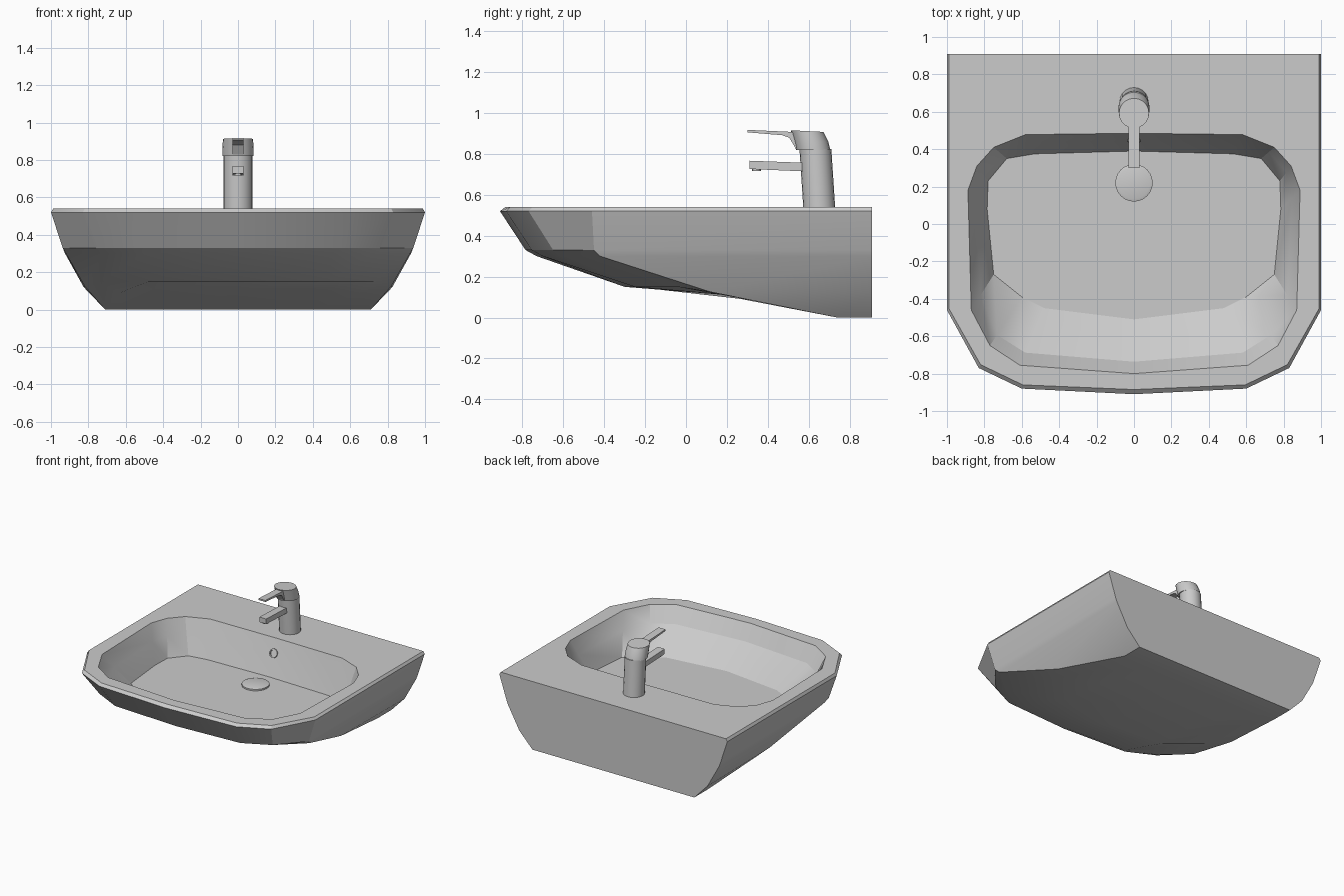
import bpy, bmesh, math
from mathutils import Matrix, Vector

if "Cube" in bpy.data.objects:
    bpy.data.objects.remove(bpy.data.objects["Cube"])

grey = bpy.data.materials.new("ceramic_grey")
grey.diffuse_color = (0.6, 0.6, 0.6, 1)
grey.use_nodes = True
grey.node_tree.nodes["Principled BSDF"].inputs["Base Color"].default_value = grey.diffuse_color


def finish(bm, name, angle=25):
    bmesh.ops.remove_doubles(bm, verts=bm.verts[:], dist=0.0005)
    bmesh.ops.recalc_face_normals(bm, faces=bm.faces[:])
    me = bpy.data.meshes.new(name)
    bm.to_mesh(me)
    bm.free()
    ob = bpy.data.objects.new(name, me)
    me.materials.append(grey)
    bpy.context.collection.objects.link(ob)
    bpy.ops.object.select_all(action='DESELECT')
    ob.select_set(True)
    bpy.context.view_layer.objects.active = ob
    bpy.ops.object.shade_smooth_by_angle(angle=math.radians(angle))
    return ob


def mirrored(half):
    """Closed loop from a right-hand half running back to front."""
    return list(half) + [(-x, y, z) for x, y, z in reversed(half) if x > 0.001]


def loft(bm, loops):
    rings = [[bm.verts.new(p) for p in lp] for lp in loops]
    for a, b in zip(rings, rings[1:]):
        n = len(a)
        for i in range(n):
            j = (i + 1) % n
            bm.faces.new((a[i], a[j], b[j], b[i]))
    return rings


def ring_edges(bm, r):
    return [bm.edges.get((r[i], r[(i + 1) % len(r)])) for i in range(len(r))]


def level(z, pts):
    return [(x, y, z) for x, y in pts]


# basin: outer shell
outer = [
    level(.54, [(.988, .91), (.988, -.455), (.82, -.752), (.595, -.86), (0, -.885)]),
    level(.52, [(1, .91), (1, -.46), (.83, -.77), (.6, -.88), (0, -.91)]),
    level(.33, [(.937, .91), (.937, -.45), (.76, -.65), (.55, -.755), (0, -.785)]),
    level(.30, [(.925, .91), (.92, -.42), (.72, -.60), (.5, -.70), (0, -.73)]),
    [(.825, .91, .12), (.82, .12, .125), (.73, -.04, .15), (.48, -.25, .15), (0, -.3, .15)],
    [(.71, .91, 0), (.71, .74, 0), (.64, .32, .085), (.45, .2, .11), (0, .2, .11)],
    level(0, [(.71, .91), (.71, .74), (.6, .74), (.4, .74), (0, .74)]),
]
# basin: bowl opening and floor
opening = [(0, .485), (.58, .478), (.75, .41), (.84, .31), (.888, .18),
           (.87, -.46), (.77, -.65), (.61, -.755), (0, -.80)]
floor = [(0, .39), (.53, .375), (.68, .35), (.78, .23), (.785, .08),
         (.75, -.27), (.6, -.39), (.48, -.45), (0, -.51)]
FZ = .27


def bowl_mid(a, b):
    t = .22 if a[1] < -.6 else .42
    return (a[0] + (b[0] - a[0]) * t, a[1] + (b[1] - a[1]) * t)


bm = bmesh.new()
o = loft(bm, [mirrored(r) for r in outer])
bm.faces.new(o[-1])


def bowl_loop(pts, z):
    right = [(x, y, z) for x, y in pts]
    return right + [(-x, y, z) for x, y, z in reversed(right[1:-1])]


b = loft(bm, [bowl_loop(opening, .54),
              bowl_loop([bowl_mid(p, q) for p, q in zip(opening, floor)], .42),
              bowl_loop(floor, FZ)])
bm.faces.new(b[-1])
bmesh.ops.triangle_fill(bm, use_beauty=True, use_dissolve=False, normal=(0, 0, 1),
                        edges=ring_edges(bm, o[0]) + ring_edges(bm, b[0]))
finish(bm, "basin")


# round parts as stacked circles: (y, z, radius, tilt)
def round_part(name, rings, n=20):
    bm = bmesh.new()
    loops = []
    for y, z, r, tilt in rings:
        loops.append([(r * math.cos(a), y + r * math.sin(a), z + tilt * math.sin(a))
                      for a in (2 * math.pi * i / n for i in range(n))])
    r = loft(bm, loops)
    bm.faces.new(r[0])
    bm.faces.new(r[-1])
    return finish(bm, name, 30)


round_part("drain_cap", [(.22, FZ - .01, .1, 0), (.22, FZ + .012, .1, 0), (.22, FZ + .017, .085, 0)], 24)
round_part("tap_body", [(.652, .535, .078, 0), (.633, .825, .078, 0)])
round_part("tap_head", [(.622, .82, .084, 0), (.612, .86, .084, 0), (.592, .912, .08, -.004)])
round_part("spout_nozzle", [(.345, .716, .022, 0), (.345, .735, .022, 0)], 12)


# tap lever and spout: side profiles (y, z) extruded across x
def side_profile(name, pts, w):
    bm = bmesh.new()
    r = loft(bm, [[(-w, y, z) for y, z in pts], [(w, y, z) for y, z in pts]])
    bm.faces.new(r[0])
    bm.faces.new(r[1])
    return finish(bm, name)


side_profile("tap_lever", [(.30, .918), (.56, .906), (.56, .825), (.535, .83),
                           (.505, .88), (.47, .892), (.30, .906)], .03)
side_profile("tap_spout", [(.31, .767), (.58, .757), (.58, .715), (.37, .724), (.31, .727)], .03)

# overflow ring on the back bowl wall
bm = bmesh.new()
n, c = 16, Vector((0, .447, .435))
tilt = Matrix.Rotation(math.radians(90 - 21), 3, 'X')
loops = []
for r, h in [(.034, -.012), (.034, .008), (.025, .008), (.025, 0)]:
    loops.append([c + tilt @ Vector((r * math.cos(2 * math.pi * i / n),
                                     r * math.sin(2 * math.pi * i / n), h)) for i in range(n)])
r = loft(bm, loops)
bm.faces.new(r[-1])
finish(bm, "overflow_ring")
